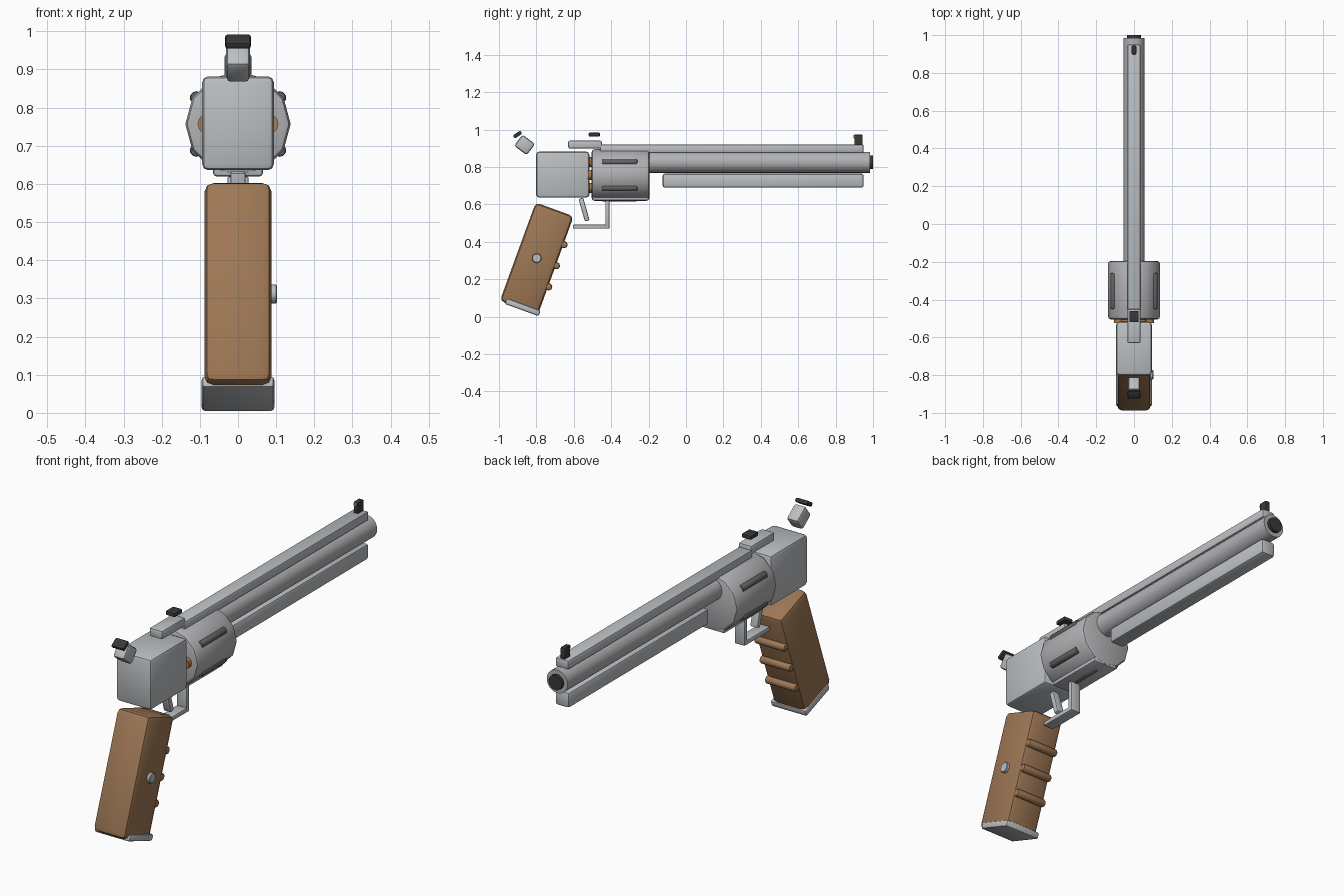
import bpy, bmesh, math
from mathutils import Matrix, Vector

if "Cube" in bpy.data.objects:
    bpy.data.objects.remove(bpy.data.objects["Cube"])


def mat(name, r, g, b):
    m = bpy.data.materials.new(name)
    m.diffuse_color = (r, g, b, 1)
    m.use_nodes = True
    m.node_tree.nodes["Principled BSDF"].inputs["Base Color"].default_value = m.diffuse_color
    return m


STEEL = mat("light_steel", 0.50, 0.525, 0.54)
BARREL = mat("barrel_steel", 0.45, 0.45, 0.47)
GUN_GREY = mat("flute_grey", 0.12, 0.122, 0.13)
DARK = mat("dark_metal", 0.04, 0.04, 0.042)
WOOD = mat("walnut", 0.34, 0.185, 0.09)
BRASS = mat("brass", 0.42, 0.21, 0.07)


def finish(bm, name, material, loc, tilt, bevel, segs):
    """Bevel the sharp edges, tilt about x, and place the part."""
    if bevel:
        sharp = [e for e in bm.edges if e.calc_face_angle(0) > math.radians(40)]
        bmesh.ops.bevel(bm, geom=sharp, offset=bevel, segments=segs,
                        profile=0.5, affect='EDGES', clamp_overlap=True)
    me = bpy.data.meshes.new(name)
    bm.to_mesh(me)
    bm.free()
    me.materials.append(material)
    ob = bpy.data.objects.new(name, me)
    bpy.context.collection.objects.link(ob)
    ob.location = loc
    ob.rotation_euler.x = math.radians(tilt)
    bpy.ops.object.select_all(action='DESELECT')
    ob.select_set(True)
    bpy.context.view_layer.objects.active = ob
    bpy.ops.object.shade_smooth_by_angle(angle=math.radians(35))
    return ob


def box(name, material, loc, size, tilt=0, bevel=0.008, segs=2):
    bm = bmesh.new()
    bmesh.ops.create_cube(bm, size=1)
    bmesh.ops.scale(bm, vec=size, verts=bm.verts)
    return finish(bm, name, material, loc, tilt, bevel, segs)


def rod(name, material, loc, r, length, axis='Y', sides=24, tilt=0, bevel=0.0, segs=2):
    bm = bmesh.new()
    bmesh.ops.create_cone(bm, cap_ends=True, segments=sides, radius1=r, radius2=r, depth=length)
    turn = Matrix.Rotation(math.pi / 2, 3, 'X' if axis == 'Y' else 'Y')
    bmesh.ops.rotate(bm, cent=(0, 0, 0), matrix=turn, verts=bm.verts)
    return finish(bm, name, material, loc, tilt, bevel, segs)


# Barrel, bore, top rib and under lug
rod("barrel", BARREL, (0, 0.39, 0.825), 0.056, 1.19)
rod("muzzle_bore", DARK, (0, 0.985, 0.825), 0.036, 0.03)
box("top_rib", STEEL, (0, 0.245, 0.898), (0.07, 1.41, 0.044))
box("under_lug", STEEL, (0, 0.4125, 0.727), (0.075, 1.075, 0.075), bevel=0.012)

# Sights
box("rear_strap", STEEL, (0, -0.54, 0.92), (0.07, 0.18, 0.042))
box("rear_sight", DARK, (0, -0.49, 0.973), (0.05, 0.06, 0.02), bevel=0.005)
box("front_sight", DARK, (0, 0.922, 0.943), (0.024, 0.044, 0.06), bevel=0.004)
box("front_sight_bead", BRASS, (0, 0.903, 0.962), (0.018, 0.016, 0.018), bevel=0.004)

# Drum with six flutes and six cartridge rims
DRUM_Z, DRUM_R = 0.757, 0.138
rod("drum", BARREL, (0, -0.35, DRUM_Z), DRUM_R, 0.31, sides=12, bevel=0.016)
for i in range(6):
    a = math.radians(30 + 60 * i)
    rod(f"flute_{i + 1}", GUN_GREY,
        (0.126 * math.cos(a), -0.355, DRUM_Z + 0.138 * math.sin(a) * (1 if abs(math.sin(a)) < 0.9 else 0.9)),
        0.017, 0.19, sides=10, bevel=0.006)
    b = math.radians(60 * i)
    rod(f"cartridge_rim_{i + 1}", BRASS,
        (0.08 * math.cos(b), -0.512, DRUM_Z + 0.08 * math.sin(b)), 0.026, 0.026, sides=12)

# Frame and lower strap
box("frame", STEEL, (0, -0.659, 0.759), (0.188, 0.284, 0.246), bevel=0.016)
box("lower_strap", STEEL, (0, -0.35, 0.64), (0.13, 0.30, 0.04), bevel=0.008)

# Trigger and guard
box("guard_front", STEEL, (0, -0.42, 0.545), (0.055, 0.022, 0.15), bevel=0.005)
box("guard_bottom", STEEL, (0, -0.507, 0.481), (0.055, 0.196, 0.022), bevel=0.005)
box("trigger", STEEL, (0, -0.545, 0.572), (0.04, 0.026, 0.125), tilt=16, bevel=0.006)

# Grip with finger ridges, butt plate and screw
TILT = -20
GRIP = Vector((0, -0.798, 0.31))
lean = Matrix.Rotation(math.radians(TILT), 3, 'X')
box("grip", WOOD, GRIP, (0.176, 0.216, 0.56), tilt=TILT, bevel=0.024)
for i, h in enumerate((0.12, 0.0, -0.12)):
    rod(f"finger_ridge_{i + 1}", WOOD, GRIP + lean @ Vector((0, 0.112, h)),
        0.019, 0.165, axis='X', sides=12, tilt=TILT, bevel=0.01)
box("butt_plate", STEEL, (0, -0.873, 0.05), (0.19, 0.192, 0.032), tilt=TILT, bevel=0.009)
rod("grip_screw", STEEL, (0.09, -0.798, 0.312), 0.025, 0.024, axis='X', sides=16, bevel=0.003, segs=1)

# Hammer and thumb spur
box("hammer", STEEL, (0, -0.863, 0.918), (0.062, 0.084, 0.074), tilt=-37, bevel=0.012)
box("hammer_spur", DARK, (0, -0.901, 0.973), (0.068, 0.048, 0.02), tilt=33, bevel=0.007)
